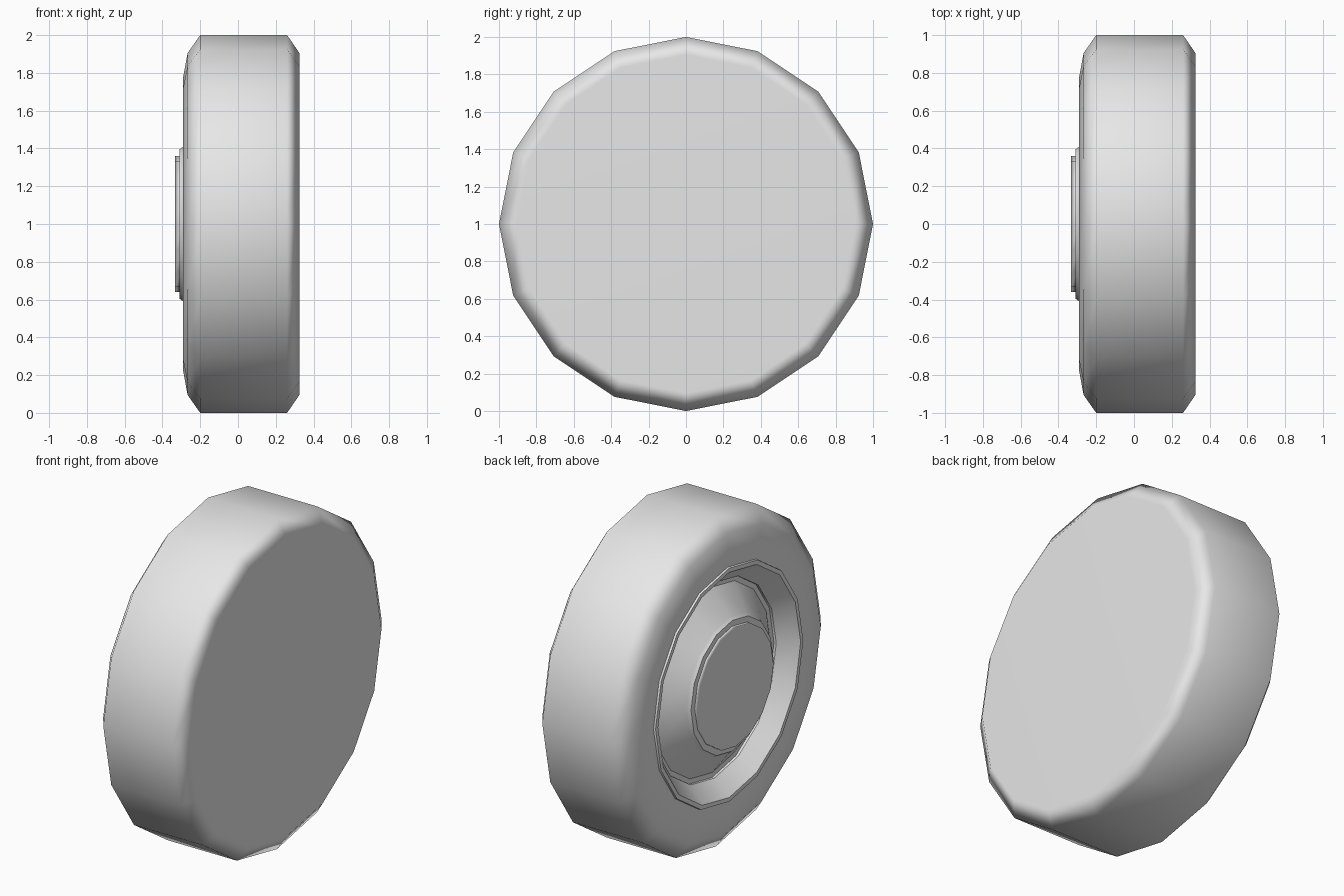
import bpy, bmesh, math

if "Cube" in bpy.data.objects:
    bpy.data.objects.remove(bpy.data.objects["Cube"])

SIDES = 16
AXLE_HEIGHT = 1.0

grey = bpy.data.materials.new("light grey")
grey.use_nodes = True
colour = (0.8, 0.8, 0.8, 1)
grey.diffuse_color = colour
grey.node_tree.nodes["Principled BSDF"].inputs["Base Color"].default_value = colour


def lathe(name, profile, sharp_angle):
    """Turn (x, radius) points around the x axis; close any end given as a cap."""
    bm = bmesh.new()
    rings = []
    for x, r in profile:
        if r == 0:
            rings.append(None)
            continue
        angles = [2 * math.pi * i / SIDES for i in range(SIDES)]
        rings.append([bm.verts.new((x, r * math.cos(a), r * math.sin(a))) for a in angles])
    for a, b in zip(rings, rings[1:]):
        if a is None or b is None:
            bm.faces.new(a or b)
            continue
        for i in range(SIDES):
            j = (i + 1) % SIDES
            bm.faces.new((a[i], b[i], b[j], a[j]))
    # Profiles run from +x over the rim to -x, so orient every face by that rule
    bm.normal_update()
    for f in bm.faces:
        if len(f.verts) > 4 and f.normal.x * f.calc_center_median().x < 0:
            f.normal_flip()
    for e in bm.edges:
        if len(e.link_faces) == 2:
            e.smooth = e.calc_face_angle(0) < math.radians(sharp_angle)
    for f in bm.faces:
        f.smooth = True
    mesh = bpy.data.meshes.new(name)
    bm.to_mesh(mesh)
    bm.free()
    mesh.materials.append(grey)
    obj = bpy.data.objects.new(name, mesh)
    obj.location.z = AXLE_HEIGHT
    bpy.context.collection.objects.link(obj)
    # Large faces keep a flat look while the bevels blend
    weighted = obj.modifiers.new("Weighted normals", "WEIGHTED_NORMAL")
    weighted.keep_sharp = True
    return obj


# Tyre with a flat closed back and bevelled shoulders
lathe("tyre", [(0.325, 0), (0.325, 0.905), (0.26, 1), (-0.2, 1),
               (-0.267, 0.905), (-0.29, 0.78), (-0.275, 0.69)], 80)

# Rim lip and the sloping wall of the dish
lathe("rim", [(-0.265, 0.71), (-0.29, 0.705), (-0.29, 0.68), (-0.19, 0.59),
              (-0.175, 0.59), (-0.175, 0.5)], 25)

# Raised cone in the middle of the dish
lathe("hub_cone", [(-0.175, 0.56), (-0.29, 0.41), (-0.31, 0.395), (-0.31, 0.34)], 50)

# Flat centre cap
lathe("hub_cap", [(-0.3, 0.36), (-0.333, 0.36), (-0.333, 0)], 100)
